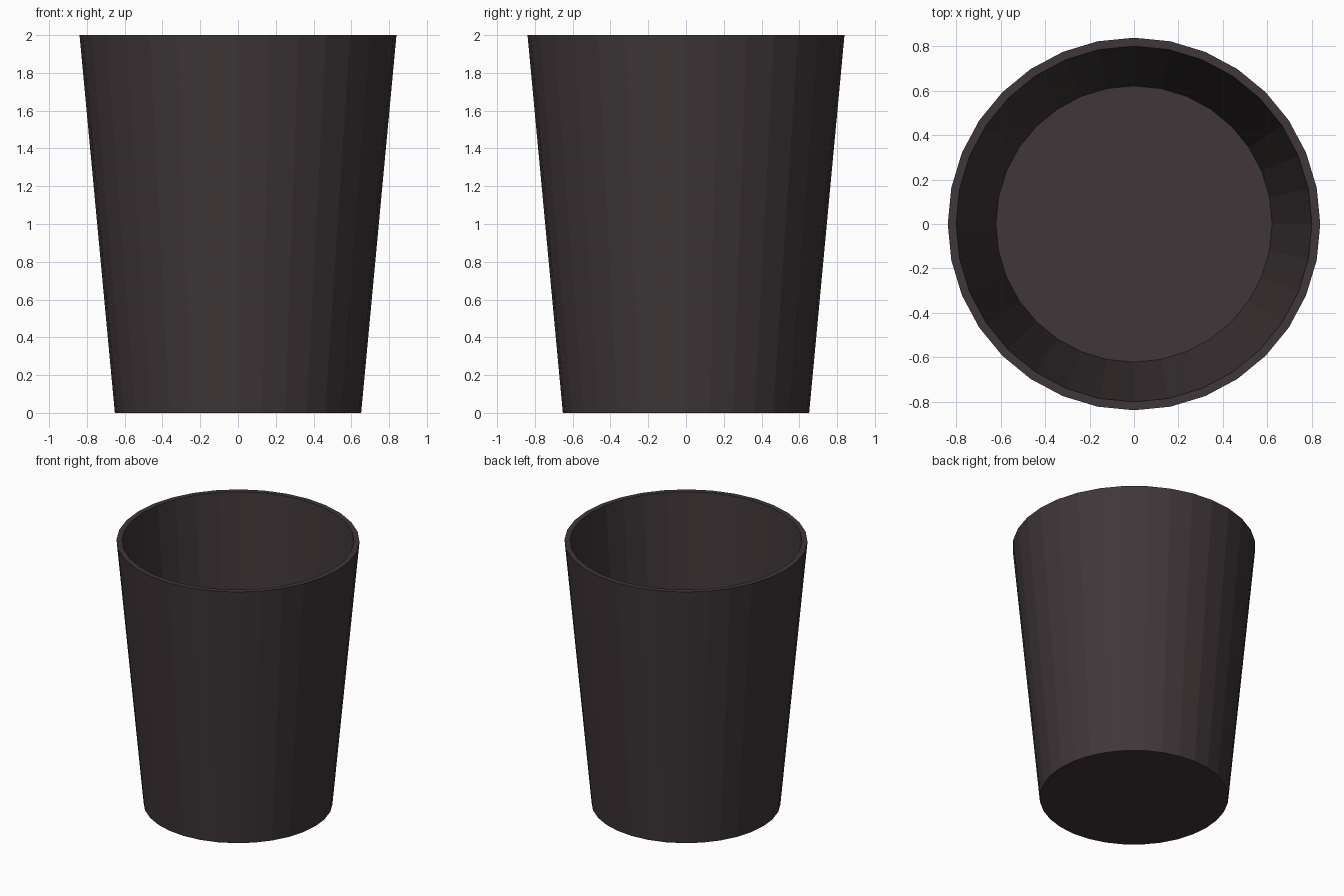
import bpy, bmesh
from math import sin, cos, pi

if "Cube" in bpy.data.objects:
    bpy.data.objects.remove(bpy.data.objects["Cube"])

SIDES = 32
# Closed wall profile (radius, z): outer base, outer rim, inner rim, inner floor
PROFILE = [(0.652, 0.0), (0.839, 2.0), (0.801, 2.0), (0.622, 0.05)]

# Tumbler: rings of the profile bridged into a hollow tapered cup
bm = bmesh.new()
rings = [[bm.verts.new((r * cos(2 * pi * i / SIDES), r * sin(2 * pi * i / SIDES), z))
          for i in range(SIDES)] for r, z in PROFILE]
for lower, upper in zip(rings, rings[1:]):
    for i in range(SIDES):
        j = (i + 1) % SIDES
        bm.faces.new((lower[i], lower[j], upper[j], upper[i]))

# Underside and inside floor
bm.faces.new(rings[0][::-1])
bm.faces.new(rings[-1])
bmesh.ops.recalc_face_normals(bm, faces=bm.faces)

mesh = bpy.data.meshes.new("tumbler")
bm.to_mesh(mesh)
bm.free()
cup = bpy.data.objects.new("tumbler", mesh)
bpy.context.collection.objects.link(cup)

# Dark warm grey
mat = bpy.data.materials.new("dark_grey")
mat.diffuse_color = (0.05, 0.037, 0.04, 1.0)
mat.use_nodes = True
mat.node_tree.nodes["Principled BSDF"].inputs["Base Color"].default_value = mat.diffuse_color
mesh.materials.append(mat)
